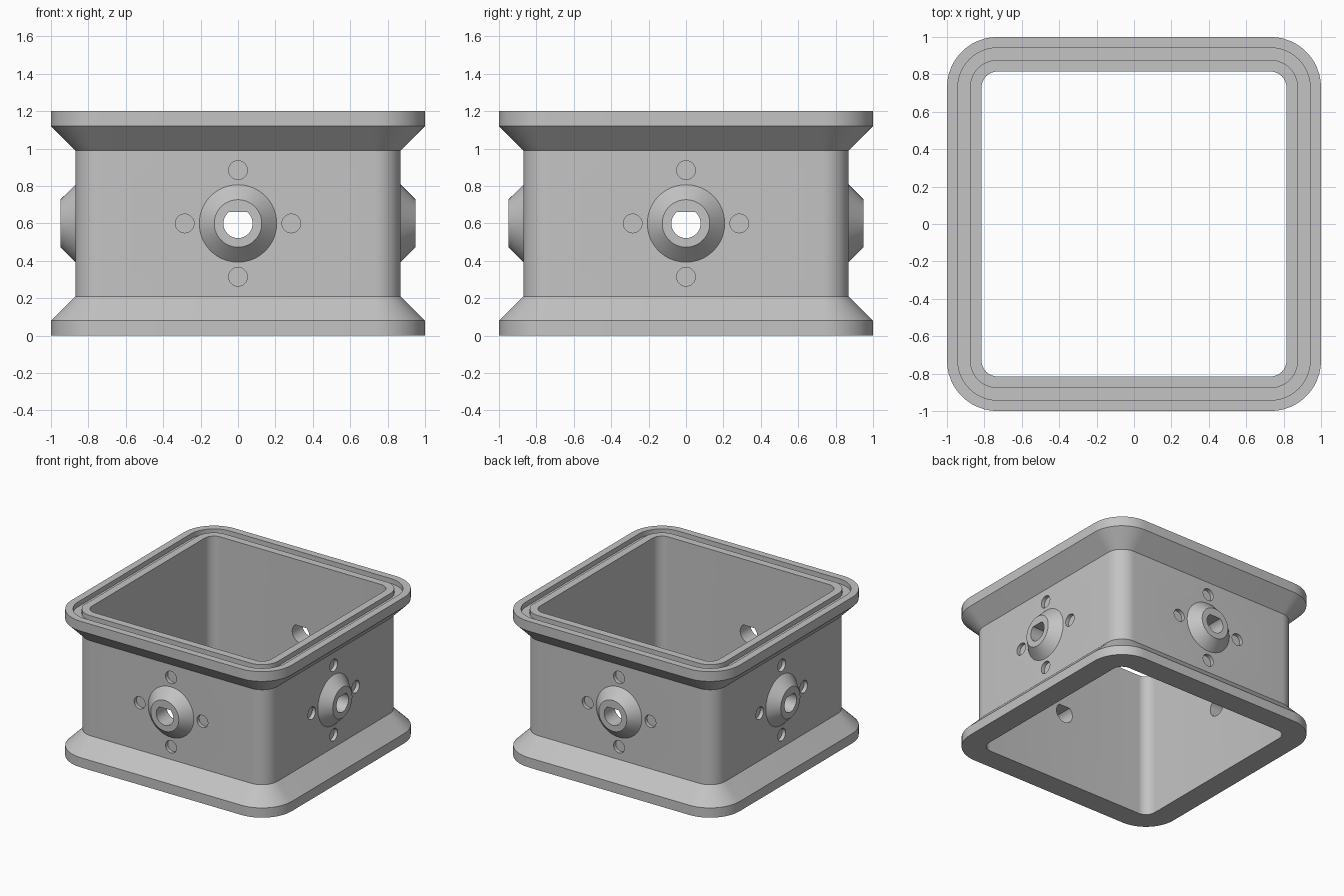
import bpy
import bmesh
from math import pi, cos, sin
from mathutils import Matrix

cube = bpy.data.objects.get("Cube")
if cube:
    bpy.data.objects.remove(cube)

grey = bpy.data.materials.new("plain grey")
grey.use_nodes = True
colour = (0.55, 0.55, 0.55, 1)
grey.diffuse_color = colour
grey.node_tree.nodes["Principled BSDF"].inputs["Base Color"].default_value = colour

CORNER = 0.73      # shared centre of all rounded corners
MID = 0.6          # height of the ports
STEPS = 12


def finish(bm, name):
    bmesh.ops.recalc_face_normals(bm, faces=bm.faces)
    mesh = bpy.data.meshes.new(name)
    bm.to_mesh(mesh)
    bm.free()
    mesh.materials.append(grey)
    obj = bpy.data.objects.new(name, mesh)
    bpy.context.collection.objects.link(obj)
    return obj


def rounded_ring(bm, half, z):
    """One rounded-square loop of vertices."""
    r = half - CORNER
    ring = []
    for q in range(4):
        cx = CORNER * (1 if q in (0, 3) else -1)
        cy = CORNER * (1 if q < 2 else -1)
        for i in range(STEPS + 1):
            a = (q + i / STEPS) * pi / 2
            ring.append(bm.verts.new((cx + r * cos(a), cy + r * sin(a), z)))
    return ring


def disc(bm, side, r_in, r_out, start, end, x=0, z=0, flat=None):
    """Round solid pointing out of one side, optionally with a flat top."""
    verts = bmesh.ops.create_cone(bm, cap_ends=True, segments=64, radius1=r_in,
                                  radius2=r_out, depth=end - start)["verts"]
    if flat is not None:
        for v in verts:
            v.co.y = min(v.co.y, flat)
    place = (Matrix.Rotation(side * pi / 2, 4, "Z")
             @ Matrix.Translation((x, -(start + end) / 2, MID + z))
             @ Matrix.Rotation(pi / 2, 4, "X"))
    bmesh.ops.transform(bm, matrix=place, verts=verts)


# Body: closed wall section with flared rims and a groove in the top
section = [(0.815, 0), (1, 0), (1, 0.08), (0.87, 0.21), (0.87, 0.99),
           (1, 1.12), (1, 1.2), (0.942, 1.2), (0.942, 1.16),
           (0.877, 1.16), (0.877, 1.2), (0.815, 1.2)]
bm = bmesh.new()
rings = [rounded_ring(bm, h, z) for h, z in section]
for k, low in enumerate(rings):
    high = rings[(k + 1) % len(rings)]
    for i in range(len(low)):
        j = (i + 1) % len(low)
        bm.faces.new((low[i], low[j], high[j], high[i]))
body = finish(bm, "housing")

# Conical bosses on all four sides
bm = bmesh.new()
for side in range(4):
    disc(bm, side, 0.227, 0.127, 0.85, 0.95)
bosses = finish(bm, "bosses")

# Flat-topped through ports and blind screw holes
bm = bmesh.new()
for side in range(4):
    disc(bm, side, 0.078, 0.078, 0.7, 1.1, flat=0.06)
    for x, z in ((0.285, 0), (-0.285, 0), (0, 0.285), (0, -0.285)):
        disc(bm, side, 0.05, 0.05, 0.84, 0.96, x, z)
holes = finish(bm, "hole_cutters")

bpy.context.view_layer.objects.active = body
for helper, operation in ((bosses, "UNION"), (holes, "DIFFERENCE")):
    helper.hide_render = True
    mod = body.modifiers.new(helper.name, "BOOLEAN")
    mod.operation = operation
    mod.solver = "EXACT"
    mod.object = helper
    bpy.ops.object.modifier_apply(modifier=mod.name)
    bpy.data.objects.remove(helper)

bpy.ops.object.select_all(action="DESELECT")
body.select_set(True)
bpy.ops.object.shade_smooth_by_angle(angle=pi / 6)
